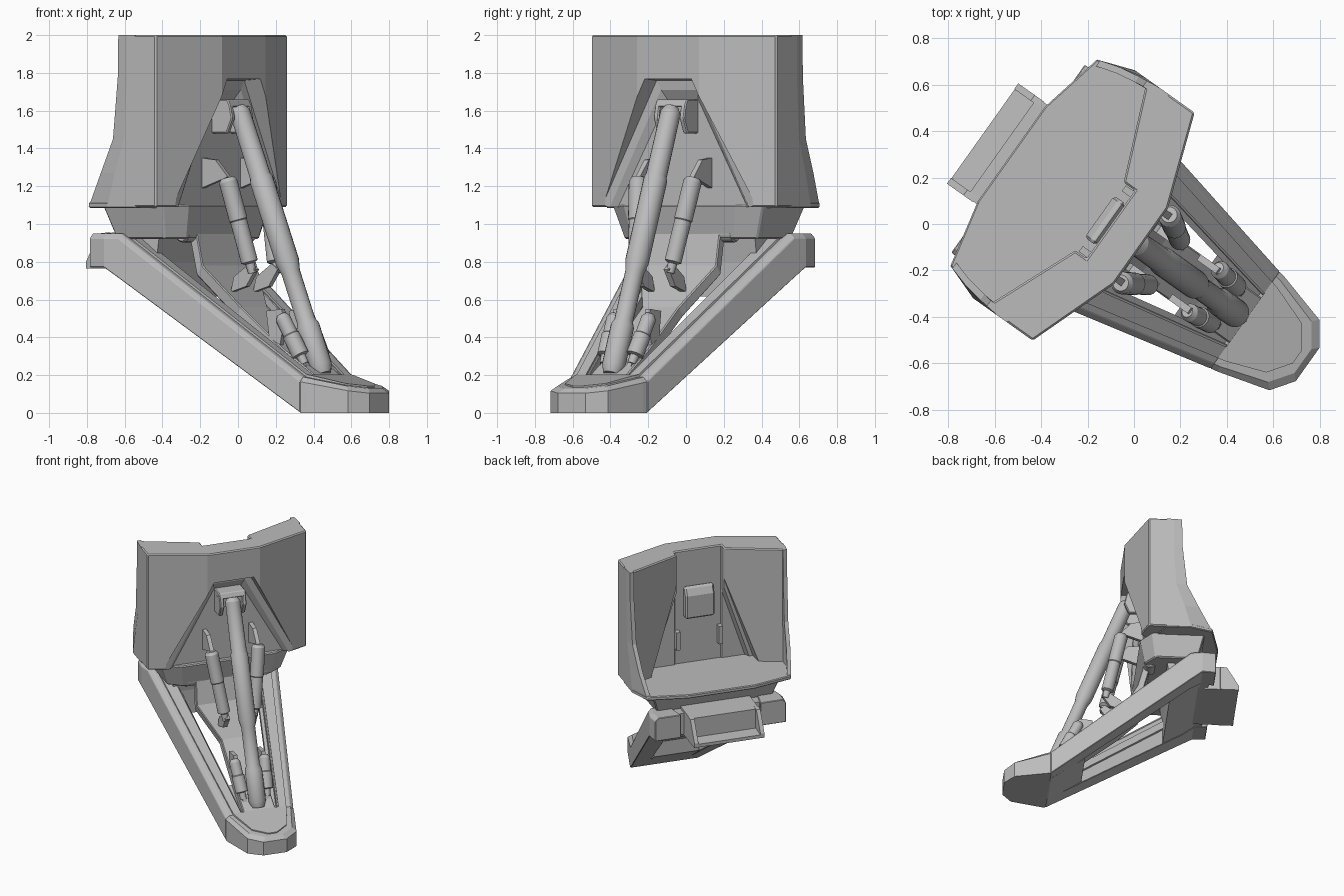
import bpy, bmesh, math
from mathutils import Matrix, Vector

if "Cube" in bpy.data.objects:
    bpy.data.objects.remove(bpy.data.objects["Cube"])

# Parts are modelled in a local frame (s outward, t sideways, z up), then turned into place
PLACE = Matrix.Rotation(math.radians(-35.4), 4, 'Z') @ Matrix.Translation((0, -0.06, 0))
grey = bpy.data.materials.new("hull grey")
grey.diffuse_color = (0.5, 0.5, 0.5, 1)
grey.use_nodes = True
grey.node_tree.nodes["Principled BSDF"].inputs["Base Color"].default_value = grey.diffuse_color


def flip(sections):
    return [[(s, -t, z) for s, t, z in sec] for sec in sections]


def build(name, lofts, bevel=0.0):
    """Closed lofts, each a list of equal-length point loops."""
    bm = bmesh.new()
    for sections in lofts:
        rings = [[bm.verts.new(p) for p in sec] for sec in sections]
        n = len(rings[0])
        for a, b in zip(rings, rings[1:]):
            for i in range(n):
                j = (i + 1) % n
                bm.faces.new((a[i], a[j], b[j], b[i]))
        bm.faces.new(rings[0])
        bm.faces.new(rings[-1])
    bmesh.ops.recalc_face_normals(bm, faces=bm.faces)
    mesh = bpy.data.meshes.new(name)
    bm.to_mesh(mesh)
    bm.free()
    mesh.transform(PLACE)
    mesh.materials.append(grey)
    ob = bpy.data.objects.new(name, mesh)
    bpy.context.collection.objects.link(ob)
    if bevel:
        m = ob.modifiers.new("bevel", 'BEVEL')
        m.width, m.segments, m.limit_method = bevel, 1, 'ANGLE'
        m.angle_limit = math.radians(35)
    return ob


def pair(name, sections, bevel=0.0):
    return build(name, [sections, flip(sections)], bevel)


def box(s0, s1, t0, t1, z0, z1):
    return [[(s0, t0, z), (s1, t0, z), (s1, t1, z), (s0, t1, z)] for z in (z0, z1)]


def slab(profile, t0, t1):
    """Side profile of (s, z) points extruded across t."""
    return [[(s, t, z) for s, z in profile] for t in (t0, t1)]


def plan(half, z):
    """Half outline of (s, t) points mirrored into a level ring."""
    return [(s, t, z) for s, t in half] + [(s, -t, z) for s, t in reversed(half)]


def rod(a, b, steps, n=20):
    """Stepped cylinder from a to b; steps are (fraction, radius)."""
    a, b = Vector(a), Vector(b)
    q = (b - a).to_track_quat('Z', 'Y')
    return [[tuple(a.lerp(b, f) + q @ Vector((r * math.cos(k * math.tau / n),
                                             r * math.sin(k * math.tau / n), 0)))
             for k in range(n)] for f, r in steps]


def smooth(ob):
    bpy.ops.object.select_all(action='DESELECT')
    ob.select_set(True)
    bpy.context.view_layer.objects.active = ob
    bpy.ops.object.shade_smooth_by_angle(angle=math.radians(30))


# Hull panel: upright prism with a hollowed, notched back
W = 0.602
half = [(0.08, 0.2), (-0.065, W), (-0.25, W), (-0.31, 0.59), (-0.14, 0.18), (-0.08, 0.18)]
hull = build("hull_panel", [[plan(half, 1.09), plan(half, 2.0)]], 0.008)


# Stepped trapezoid recesses cut into the front and the back of the hull
def trapezoid(s, top, bottom, z1, z0=1.0):
    return [(s, -top, z1), (s, top, z1), (s, bottom, z0), (s, -bottom, z0)]


cutters = [
    build("front_cutter", [[
        trapezoid(0.15, 0.155, 0.565, 1.775), trapezoid(-0.02, 0.145, 0.55, 1.76),
        trapezoid(-0.025, 0.12, 0.50, 1.71), trapezoid(-0.055, 0.10, 0.47, 1.66)]]),
    build("back_cutter", [[
        trapezoid(-0.45, 0.175, 0.46, 1.81), trapezoid(-0.13, 0.165, 0.44, 1.80),
        trapezoid(-0.13, 0.15, 0.41, 1.78), trapezoid(-0.09, 0.14, 0.39, 1.76)]])]
for c in cutters:
    c.hide_render = True
    cut = hull.modifiers.new("recess", 'BOOLEAN')
    cut.operation, cut.object, cut.solver = 'DIFFERENCE', c, 'EXACT'
bpy.context.view_layer.update()
done = bpy.data.meshes.new_from_object(hull.evaluated_get(bpy.context.evaluated_depsgraph_get()))
hull.modifiers.clear()
hull.data = done
for c in cutters:
    bpy.data.objects.remove(c)

# Side fins flaring backward toward the bottom
fin_rows = [  # z, bend s, rear s, rear t
    (2.00, -0.25, -0.312, 0.595), (1.78, -0.25, -0.315, 0.595), (1.45, -0.27, -0.35, 0.59),
    (1.27, -0.33, -0.44, 0.575), (1.09, -0.38, -0.54, 0.545)]
pair("hull_side_fin", [[(-0.2, W, z), (b, W, z), (r, t, z), (r, t - 0.03, z), (b, W - 0.035, z),
                        (-0.2, W - 0.035, z)] for z, b, r, t in fin_rows])

# Floor ledge behind the hull panel
ledge = [(-0.065, 0.35), (-0.2, W), (-0.38, W), (-0.54, 0.545), (-0.605, 0.25)]
build("hull_floor", [[plan(ledge, 1.085), plan(ledge, 1.115)]], 0.006)

# Rear housing and ribs inside the back recess
build("rear_housing", [slab([(-0.08, 1.72), (-0.11, 1.72), (-0.14, 1.66), (-0.14, 1.48),
                             (-0.08, 1.48)], -0.11, 0.11)], 0.012)
pair("rear_rib", box(-0.125, -0.08, 0.145, 0.175, 1.24, 1.38))

# Tapered collar under the hull
low = [(-0.06, 0.33), (-0.13, 0.43), (-0.44, 0.43)]
high = [(-0.02, 0.36), (-0.1, 0.49), (-0.49, 0.49)]
build("hull_collar", [[plan(low, 0.92), plan(high, 1.10)]], 0.008)

# Side arms running from the rear down to the foot
outline = [  # s, outer t, inner t, top z, bottom z
    (-0.57, 0.495, 0.30, 0.95, 0.77), (-0.47, 0.505, 0.32, 0.95, 0.77),
    (-0.39, 0.487, 0.335, 0.95, 0.715), (0.63, 0.256, 0.13, 0.19, 0.0)]
pair("side_arm", [[(s, o, b), (s, o, t - 0.025), (s, o - 0.025, t), (s, i, t), (s, i, b)]
                  for s, o, i, t, b in outline], 0.004)
pair("arm_ridge", [[(s, o - 0.055, t + 0.014), (s, i + 0.012, t + 0.014),
                    (s, i + 0.012, t - 0.02), (s, o - 0.055, t - 0.02)]
                   for s, o, i, t, b in outline[2:4]])
pair("arm_inner_rail", [[(s, i + 0.01, t - 0.05), (s, i - 0.025, t - 0.05),
                         (s, i - 0.025, t - 0.11), (s, i + 0.01, t - 0.11)]
                        for s, o, i, t, b in outline[2:4]])


# Foot pad with a sloped upper edge
def foot_ring(shrink, lift, flat=None):
    pts = []
    for s, t in [(0.63, 0.256), (0.66, 0.25), (0.89, 0.186), (0.96, 0.088)]:
        z = flat if flat is not None else 0.19 - 0.06 * (s - 0.63) / 0.325 + lift
        pts.append((s - (shrink if s > 0.8 else 0), t - shrink, z))
    return pts + [(s, -t, z) for s, t, z in reversed(pts)]


build("foot", [[foot_ring(0, 0, 0.0), foot_ring(0, -0.025), foot_ring(0.025, 0)]])
build("foot_inset", [[foot_ring(0.055, -0.02), foot_ring(0.055, 0.014)]])

# Infill between the arms at the foot and at the rear
build("foot_infill", [slab([(0.37, 0.30), (0.50, 0.22), (0.60, 0.15), (0.65, 0.15), (0.65, 0.0),
                            (0.62, 0.005), (0.37, 0.185)], -0.17, 0.17)])
build("cross_beam", [slab([(-0.53, 0.94), (-0.22, 0.94), (-0.24, 0.8), (-0.24, 0.615),
                           (-0.39, 0.72), (-0.47, 0.775), (-0.53, 0.775)], -0.35, 0.35)])

# Rear coupling block: body, lower lip and end cheeks
build("rear_coupling", [slab([(-0.40, 0.965), (-0.655, 0.95), (-0.655, 0.80), (-0.755, 0.79),
                              (-0.755, 0.765), (-0.45, 0.765)], -0.262, 0.262)])
pair("coupling_cheek", slab([(-0.62, 0.955), (-0.67, 0.95), (-0.757, 0.80), (-0.757, 0.765),
                             (-0.62, 0.765)], 0.235, 0.265))

# Central spine narrowing between the arms
spine = [(-0.06, 0.97, 0.24), (-0.01, 0.78, 0.25), (0.15, 0.56, 0.12),
         (0.42, 0.34, 0.12), (0.64, 0.19, 0.12)]
build("central_spine", [[[(s, h, z), (s, -h, z), (s - 0.04, -h, z - 0.05), (s - 0.04, h, z - 0.05)]
                         for s, z, h in spine]], 0.006)

# Pivot pins
smooth(pair("pivot_pin", rod((-0.10, 0.19, 0.95), (-0.10, 0.315, 0.95),
                             [(0, 0.047), (0.93, 0.047), (1, 0.04)])))

# Main strut and its clevis
smooth(build("main_strut", [rod((0.045, 0, 1.62), (0.595, 0, 0.205), [
    (0, 0.035), (0.02, 0.054), (0.26, 0.056), (0.27, 0.063), (0.58, 0.063), (0.62, 0.05),
    (0.80, 0.05), (0.82, 0.062), (0.97, 0.062), (1, 0.045)])]))
pair("clevis_cheek", slab([(-0.06, 1.63), (0.06, 1.63), (0.075, 1.56), (0.04, 1.48),
                           (-0.06, 1.48)], 0.068, 0.1), 0.006)
build("clevis_bridge", [slab([(-0.06, 1.66), (0.045, 1.66), (0.065, 1.62), (-0.06, 1.62)],
                             -0.1, 0.1)], 0.006)

# Upper side struts
smooth(pair("upper_strut", rod((0.10, 0.18, 1.245), (0.215, 0.11, 0.74), [
    (0, 0.035), (0.04, 0.049), (0.44, 0.049), (0.45, 0.045), (0.88, 0.045), (0.9, 0.025),
    (1, 0.022)])))
pair("upper_bracket", slab([(-0.06, 1.35), (0.03, 1.34), (0.11, 1.25), (-0.06, 1.19)], 0.16, 0.19))
pair("middle_bracket", slab([(0.10, 0.72), (0.2, 0.79), (0.24, 0.76), (0.18, 0.67), (0.08, 0.64)],
                            0.085, 0.12))

# Lower side struts
smooth(pair("lower_strut", rod((0.405, 0.115, 0.52), (0.54, 0.09, 0.26), [
    (0, 0.025), (0.08, 0.04), (0.4, 0.04), (0.42, 0.046), (0.82, 0.046), (0.84, 0.025),
    (1, 0.022)])))
pair("lower_bracket", slab([(0.31, 0.54), (0.41, 0.55), (0.43, 0.49), (0.40, 0.36),
                            (0.33, 0.40)], 0.09, 0.12))
pair("foot_bracket", slab([(0.5, 0.31), (0.54, 0.29), (0.58, 0.2), (0.47, 0.24)], 0.07, 0.1))
